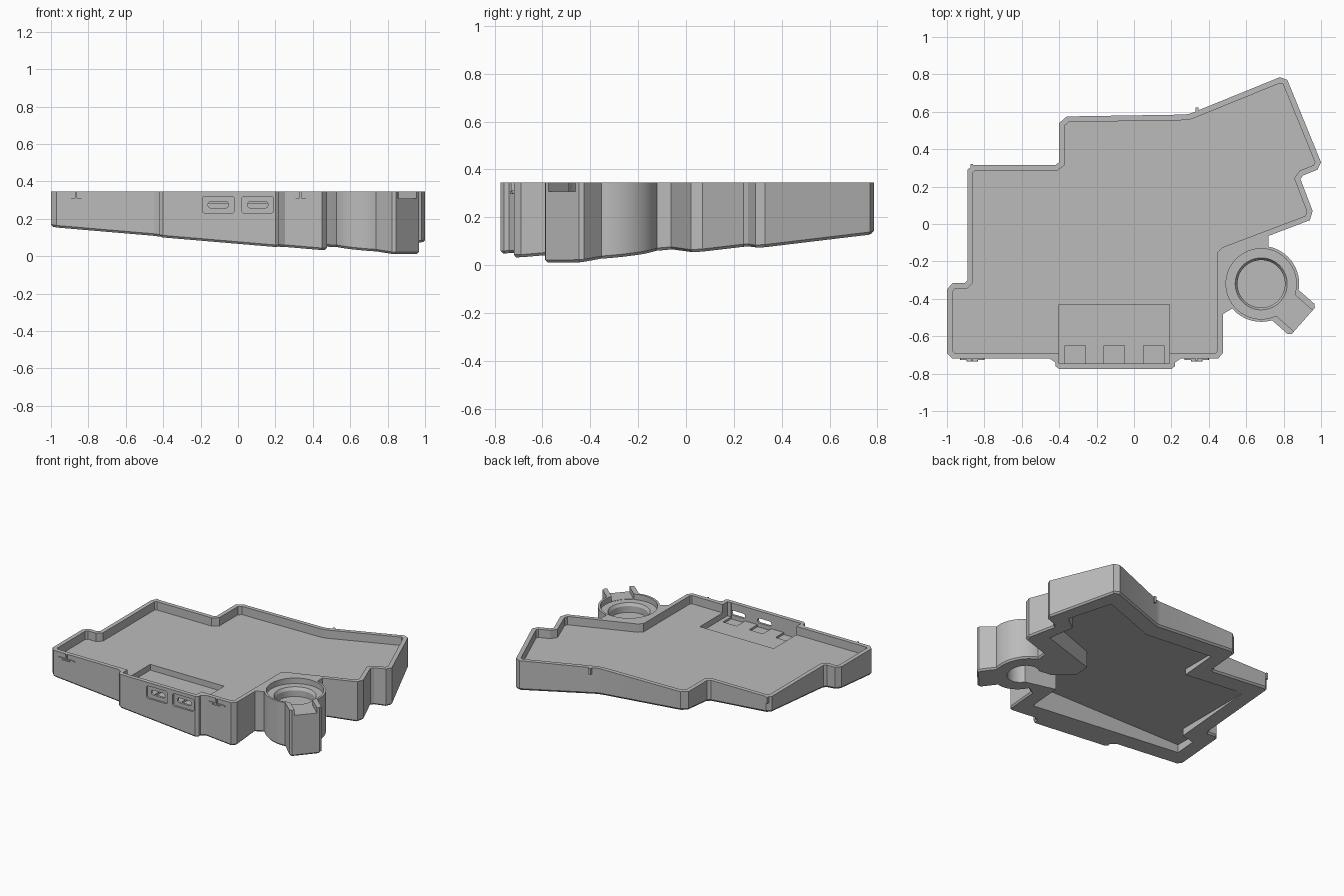
import bpy, bmesh, math
from mathutils import Vector, Matrix

if "Cube" in bpy.data.objects:
    bpy.data.objects.remove(bpy.data.objects["Cube"], do_unlink=True)

TOP = 0.345
grey = bpy.data.materials.new("plain grey")
grey.use_nodes = True
grey.diffuse_color = (0.5, 0.5, 0.5, 1)
grey.node_tree.nodes["Principled BSDF"].inputs["Base Color"].default_value = (0.5, 0.5, 0.5, 1)


def base_z(x, y):
    """Height of the tilted underside."""
    return 0.131 + 0.085 * (y - x)


def offset(points, d):
    """Move a counter-clockwise outline inwards by d."""
    result = []
    for i, p in enumerate(points):
        p, a, b = Vector(p), Vector(points[i - 1]), Vector(points[(i + 1) % len(points)])
        u, v = (p - a).normalized(), (b - p).normalized()
        n, m = Vector((-u.y, u.x)), Vector((-v.y, v.x))
        result.append(tuple(p + (n + m) * d / (1 + n.dot(m))))
    return result


def loft(name, layers):
    """Closed solid through rings of equal point count."""
    bm = bmesh.new()
    rings = [[bm.verts.new(p) for p in ring] for ring in layers]
    bm.faces.new(rings[0][::-1])
    bm.faces.new(rings[-1])
    for low, high in zip(rings, rings[1:]):
        for i in range(len(low)):
            j = (i + 1) % len(low)
            bm.faces.new((low[i], low[j], high[j], high[i]))
    bmesh.ops.recalc_face_normals(bm, faces=bm.faces)
    mesh = bpy.data.meshes.new(name)
    bm.to_mesh(mesh)
    bm.free()
    mesh.materials.append(grey)
    ob = bpy.data.objects.new(name, mesh)
    bpy.context.collection.objects.link(ob)
    return ob


def prism(name, points, z0, z1):
    return loft(name, [[(x, y, z) for x, y in points] for z in (z0, z1)])


def skirt(name, points):
    """Wall block with a flat top and a chamfered, tilted underside."""
    return loft(name, [
        [(x, y, base_z(x, y)) for x, y in offset(points, 0.01)],
        [(x, y, base_z(x, y) + 0.012) for x, y in points],
        [(x, y, TOP) for x, y in points]])


def circle(cx, cy, r, n=64):
    return [(cx + r * math.cos(2 * math.pi * i / n), cy + r * math.sin(2 * math.pi * i / n))
            for i in range(n)]


def rect(x0, x1, y0, y1):
    return [(x0, y0), (x1, y0), (x1, y1), (x0, y1)]


def front_slot(name, x0, x1, z0, z1, r, y0, y1):
    """Rounded rectangular solid running along y."""
    pts = []
    for k, (cx, cz) in enumerate(rect(x0 + r, x1 - r, z0 + r, z1 - r)):
        for s in range(5):
            a = math.pi * (1 + k / 2 + s / 8)
            pts.append((cx + r * math.cos(a), cz + r * math.sin(a)))
    return loft(name, [[(x, y, z) for x, z in pts] for y in (y0, y1)])


def combine(target, other, operation):
    mod = target.modifiers.new("combine", 'BOOLEAN')
    mod.operation, mod.object, mod.solver = operation, other, 'EXACT'
    bpy.context.view_layer.objects.active = target
    bpy.ops.object.modifier_apply(modifier=mod.name)
    bpy.data.objects.remove(other, do_unlink=True)


# Outlines: tray sides, plus the connector bulge on the front
sides = [(.25, -.72), (.45, -.72), (.475, -.69), (.475, -.165), (.49, -.15), (.94, .02), (.955, .07),
         (.89, .24), (.905, .26), (.98, .29), (1, .33), (.82, .77), (.78, .785), (.3, .59),
         (.27, .585), (-.36, .575), (-.4, .54), (-.4, .33), (-.42, .315), (-.86, .315),
         (-.89, .29), (-.89, -.3), (-.905, -.315), (-.97, -.315), (-1, -.35), (-1, -.69),
         (-.97, -.72), (-.45, -.72)]
bulge = [(-.42, -.74), (-.42, -.76), (-.4, -.775), (.2, -.775), (.22, -.76), (.22, -.74)]
ring_x, ring_y = 0.68, -0.32

case = skirt("keyboard_case", sides + bulge)

# Neck, round housing and cable block
combine(case, skirt("neck", [(.43, -.485), (.47, -.485), (.52, -.455), (.6, -.4), (.72, -.25),
                             (.72, -.04), (.43, -.1)]), 'UNION')
combine(case, skirt("round_housing", circle(ring_x, ring_y, .203)), 'UNION')
out = Vector((.75, -.66)).normalized()
side = Vector((-out.y, out.x))


def radial(r0, r1, half):
    c = Vector((ring_x, ring_y))
    return [tuple(c + out * r + side * s) for r, s in
            ((r0, -half), (r1 - .015, -half), (r1, .015 - half),
             (r1, half - .015), (r1 - .015, half), (r0, half))]


combine(case, skirt("cable_block", radial(.1, .3, .108)), 'UNION')

# Hollow underside
hollow = [(.36, -.6), (.36, -.05), (.82, .12), (.77, .29), (.87, .37), (.74, .65), (.28, .46),
          (-.28, .45), (-.28, .19), (-.77, .19), (-.77, -.42), (-.88, -.45), (-.88, -.6)]
combine(case, prism("hollow_cutter", hollow, -.2, .213), 'DIFFERENCE')
combine(case, prism("neck_cutter", [(.3, -.36), (.68, -.4), (.66, -.24), (.5, -.24), (.3, -.12)],
                    -.2, .211), 'DIFFERENCE')
combine(case, prism("housing_cutter", circle(ring_x, ring_y, .105), -.2, .209), 'DIFFERENCE')

# Tray and lowered connector bay
combine(case, prism("tray_cutter", offset(sides, .03), .285, .5), 'DIFFERENCE')
combine(case, prism("bay_cutter", rect(-.4, .19, -.745, -.43), .243, .5), 'DIFFERENCE')

# Connector pockets and front ports
for i, x in enumerate((-.315, -.105, .105)):
    combine(case, prism("pocket_cutter", rect(x - .055, x + .055, -.7455, -.65), .228, .4),
            'DIFFERENCE')
    if i:
        combine(case, front_slot("port_recess", x - .085, x + .085, .23, .32, .015, -.9, -.762),
                'DIFFERENCE')
        combine(case, front_slot("port_slot", x - .055, x + .055, .258, .292, .015, -.9, -.7),
                'DIFFERENCE')

# Stepped round well and cable channel
combine(case, prism("ledge_cutter", circle(ring_x, ring_y, .188), .305, .5), 'DIFFERENCE')
well = [(.127, .24), (.127, .285), (.142, .31)]
combine(case, loft("well_cutter", [[(x, y, z) for x, y in circle(ring_x, ring_y, r)]
                                   for r, z in well]), 'DIFFERENCE')
combine(case, prism("channel_cutter", radial(.15, .4, .075), .307, .5), 'DIFFERENCE')

case.select_set(True)
bpy.context.view_layer.objects.active = case
bpy.ops.object.shade_smooth_by_angle(angle=math.radians(25))

# Snap clips on the front wall
for name, x in (("right_clip", -.865), ("left_clip", .335)):
    front_slot(name + "_bar", x - .065, x + .065, .298, .312, .005, -.727, -.715)
    front_slot(name + "_bump", x - .03, x + .03, .3, .31, .004, -.735, -.72)
    prism(name + "_rib", rect(x - .005, x + .005, -.732, -.71), .305, TOP)

# Small ribs on the rear wall
prism("rear_right_rib", rect(-.875, -.86, .3, .322), .3, TOP)
prism("rear_left_rib", rect(.33, .345, .59, .622), .3, TOP)
